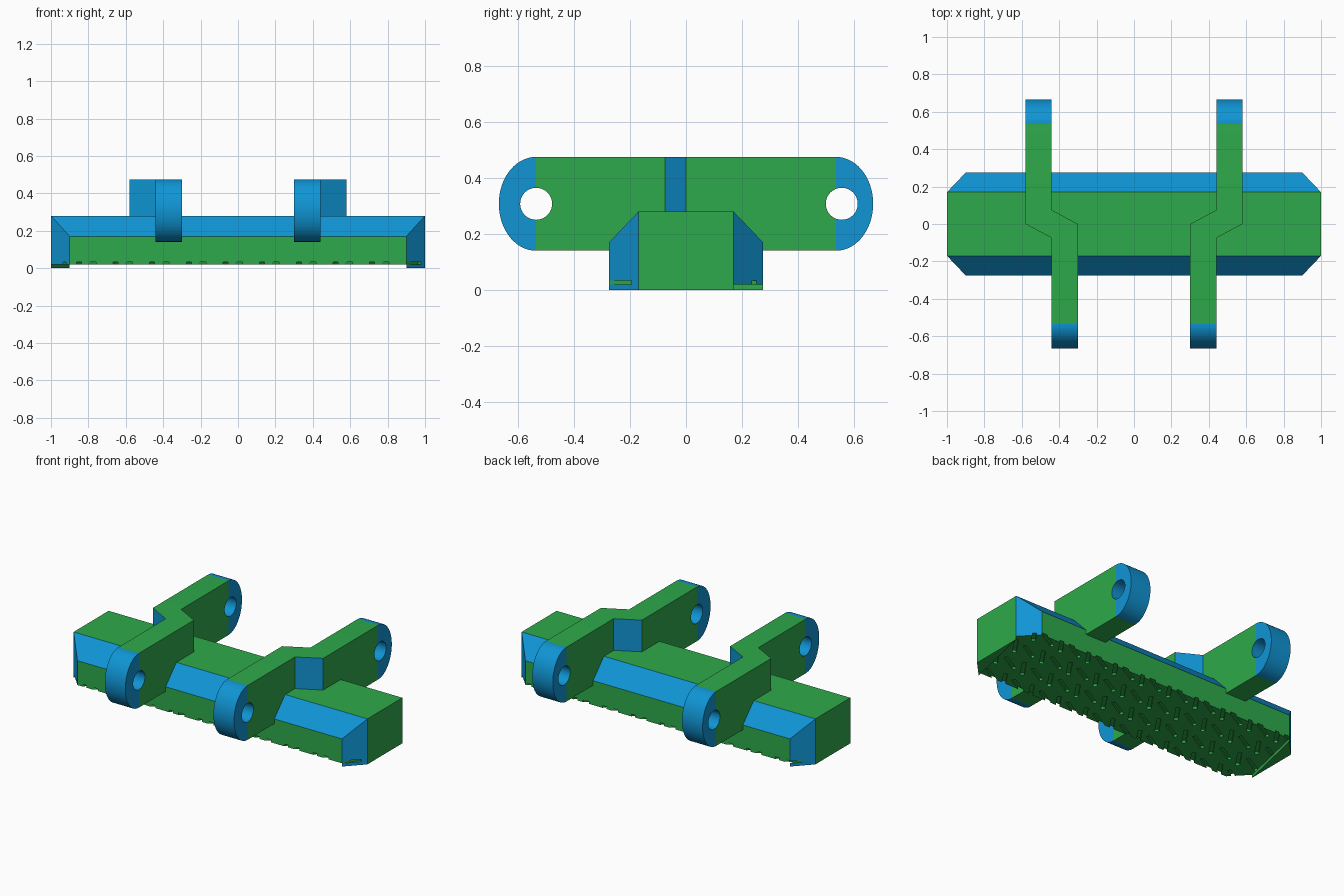
import bpy, bmesh, math
from mathutils import Matrix, Vector

if "Cube" in bpy.data.objects:
    bpy.data.objects.remove(bpy.data.objects["Cube"])


def make_mat(name, rgb):
    m = bpy.data.materials.new(name)
    m.diffuse_color = (*rgb, 1)
    m.use_nodes = True
    m.node_tree.nodes["Principled BSDF"].inputs["Base Color"].default_value = m.diffuse_color
    return m


MATS = [make_mat("green", (0.027, 0.40, 0.07)), make_mat("blue", (0.005, 0.30, 0.66))]


def to_object(name, bm):
    bmesh.ops.recalc_face_normals(bm, faces=bm.faces[:])
    me = bpy.data.meshes.new(name)
    bm.to_mesh(me)
    bm.free()
    ob = bpy.data.objects.new(name, me)
    bpy.context.collection.objects.link(ob)
    for m in MATS:
        me.materials.append(m)
    return ob


def cut(ob, cutter):
    mod = ob.modifiers.new("cut", 'BOOLEAN')
    mod.operation, mod.solver, mod.object = 'DIFFERENCE', 'EXACT', cutter
    bpy.context.view_layer.objects.active = ob
    bpy.ops.object.modifier_apply(modifier=mod.name)
    bpy.data.objects.remove(cutter)


def paint(ob, rule):
    for p in ob.data.polygons:
        p.material_index = 1 if rule(p.center, p.normal) else 0


def slanted(c, n):
    return max(abs(n.x), abs(n.y), abs(n.z)) < 0.97


FLOOR = 0.02

# Pad: chamfered block with angled corners
bm = bmesh.new()
for sx in (-1, 1):
    for sy in (-1, 1):
        for p in ((1, .17, FLOOR), (.9, .275, FLOOR), (.9, .275, .17), (1, .17, .28)):
            bm.verts.new((sx * p[0], sy * p[1], p[2]))
bmesh.ops.convex_hull(bm, input=bm.verts[:])
bmesh.ops.dissolve_limit(bm, angle_limit=0.02, verts=bm.verts[:], edges=bm.edges[:])
pad = to_object("pad", bm)
paint(pad, slanted)

# Tread: rows of alternating slanted grooves in the underside
bm = bmesh.new()
for row in range(4):
    y = -0.2475 + row * 0.165
    for i in range(20):
        x = -0.93 + i * 0.098
        slant = 0.6 if i % 2 else 1.05
        mat = (Matrix.Translation((x, y, FLOOR)) @ Matrix.Rotation(-slant, 4, 'Z')
               @ Matrix.Diagonal((0.022, 0.14, 0.028, 1)))
        bmesh.ops.create_cube(bm, size=1, matrix=mat)
cut(pad, to_object("groove_cutter", bm))

# End lips: shallow wedges under opposite corners
for name, s in (("right_lip", 1), ("left_lip", -1)):
    bm = bmesh.new()
    base = [bm.verts.new((s * x, s * y, 0)) for x, y in ((1, .17), (.9, -.275), (1, -.17))]
    face = bm.faces.new(base)
    ext = bmesh.ops.extrude_face_region(bm, geom=[face])
    bmesh.ops.translate(bm, vec=(0, 0, FLOOR),
                        verts=[v for v in ext["geom"] if isinstance(v, bmesh.types.BMVert)])
    paint(to_object(name, bm), slanted)

# Arms: offset bars with rounded ends and pin holes
MID, HALF, CAP_Y, CAP_R = 0.308, 0.167, 0.535, 0.132
HOLES = (-0.534, 0.555)
HOLE_R = 0.057


def arm(name, side):
    front, back = (.30, .44), (.44, .58)
    angles = [math.radians(a) for a in range(0, 90, 6)] + [math.radians(88)]
    cap = [(CAP_Y + CAP_R * math.sin(a), HALF * math.cos(a)) for a in angles]
    stations = [(-y, *front, h) for y, h in reversed(cap)]
    stations += [(-.075, .30, .44, HALF), (0, .30, .58, HALF), (.075, .44, .58, HALF)]
    stations += [(y, *back, h) for y, h in cap]
    bm = bmesh.new()
    rings = [[bm.verts.new((side * x, y, MID + z))
              for x, z in ((x0, -h), (x1, -h), (x1, h), (x0, h))]
             for y, x0, x1, h in stations]
    for a, b in zip(rings, rings[1:]):
        for i in range(4):
            j = (i + 1) % 4
            bm.faces.new((a[i], a[j], b[j], b[i]))
    bm.faces.new(rings[0])
    bm.faces.new(rings[-1])
    ob = to_object(name, bm)
    bm = bmesh.new()
    for y in HOLES:
        bmesh.ops.create_cone(bm, cap_ends=True, segments=32, radius1=HOLE_R, radius2=HOLE_R,
                              depth=1, matrix=Matrix.Translation((side * .44, y, MID))
                              @ Matrix.Rotation(math.pi / 2, 4, 'Y'))
    cut(ob, to_object("hole_cutter", bm))

    def blue(c, n):
        jog = abs(n.z) < 0.1 and 0.1 < abs(n.x) < 0.95
        bore = abs(n.x) < 0.5 and any(math.hypot(c.y - y, c.z - MID) < 0.07 for y in HOLES)
        return abs(c.y) > CAP_Y or jog or bore

    paint(ob, blue)
    bpy.ops.object.select_all(action='DESELECT')
    ob.select_set(True)
    bpy.context.view_layer.objects.active = ob
    bpy.ops.object.shade_smooth_by_angle(angle=math.radians(25))


arm("right_arm", 1)
arm("left_arm", -1)
